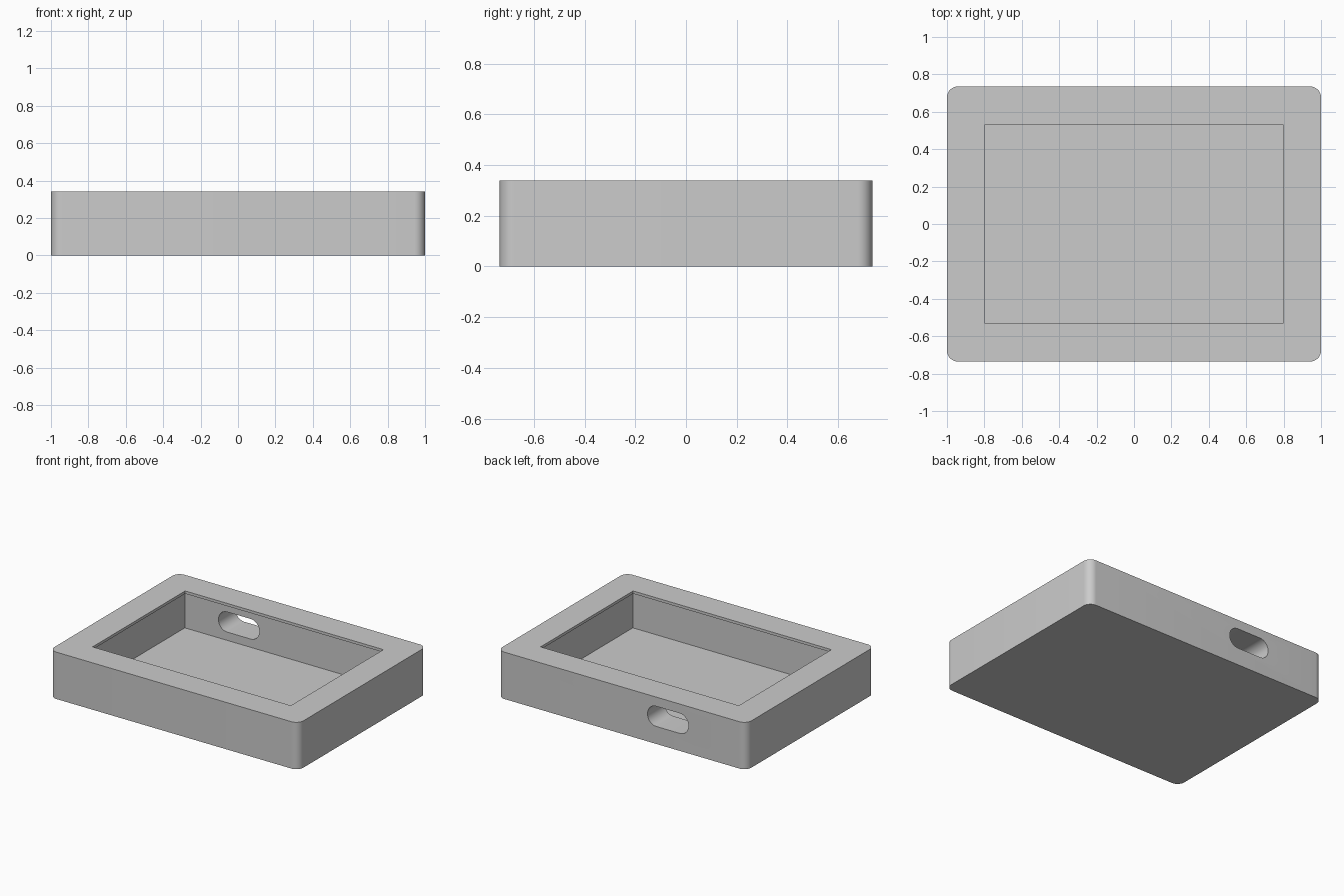
import bpy
import bmesh
import math

cube = bpy.data.objects.get("Cube")
if cube:
    bpy.data.objects.remove(cube, do_unlink=True)

WIDTH, DEPTH, HEIGHT = 2.0, 1.47, 0.34
CORNER = 0.058
OPEN_X, OPEN_Y = 1.592, 1.062
FLOOR = 0.067
LIP, OVERHANG = 0.02, 0.008

grey = bpy.data.materials.new("light grey")
grey.use_nodes = True
colour = (0.6, 0.6, 0.6, 1)
grey.diffuse_color = colour
grey.node_tree.nodes["Principled BSDF"].inputs["Base Color"].default_value = colour


def rounded_outline(w, h, r, steps=10):
    """Counter-clockwise rectangle outline, rounded when r > 0."""
    points = []
    for i, (sx, sy) in enumerate([(1, 1), (-1, 1), (-1, -1), (1, -1)]):
        cx, cy = sx * (w / 2 - r), sy * (h / 2 - r)
        for k in range(steps + 1 if r else 1):
            a = math.pi / 2 * (i + k / steps)
            points.append((cx + r * math.cos(a), cy + r * math.sin(a)))
    return points


def prism(name, outline, place, direction):
    """Extrude an outline, set in space by place(), along direction."""
    bm = bmesh.new()
    face = bm.faces.new([bm.verts.new(place(u, v)) for u, v in outline])
    grown = bmesh.ops.extrude_face_region(bm, geom=[face])["geom"]
    verts = [g for g in grown if isinstance(g, bmesh.types.BMVert)]
    bmesh.ops.translate(bm, verts=verts, vec=direction)
    bmesh.ops.recalc_face_normals(bm, faces=bm.faces)
    mesh = bpy.data.meshes.new(name)
    bm.to_mesh(mesh)
    bm.free()
    mesh.materials.append(grey)
    obj = bpy.data.objects.new(name, mesh)
    bpy.context.collection.objects.link(obj)
    return obj


def upright(name, w, d, r, low, high):
    return prism(name, rounded_outline(w, d, r),
                 lambda u, v: (u, v, low), (0, 0, high - low))


# Outer case
case = upright("case", WIDTH, DEPTH, CORNER, 0, HEIGHT)

# Cavity under a thin lip, top opening, and port slot through the back wall
cutters = [
    upright("cavity_cutter", OPEN_X + 2 * OVERHANG, OPEN_Y + 2 * OVERHANG, 0,
            FLOOR, HEIGHT - LIP),
    upright("opening_cutter", OPEN_X, OPEN_Y, 0, HEIGHT / 2, HEIGHT + 0.1),
    prism("port_cutter", rounded_outline(0.328, 0.146, 0.07),
          lambda u, v: (u - 0.37, 0.4, v + 0.2), (0, 0.5, 0)),
]

bpy.ops.object.select_all(action='DESELECT')
bpy.context.view_layer.objects.active = case
case.select_set(True)
for cutter in cutters:
    cutter.hide_render = True
    cut = case.modifiers.new(cutter.name, 'BOOLEAN')
    cut.operation = 'DIFFERENCE'
    cut.solver = 'EXACT'
    cut.object = cutter
    bpy.ops.object.modifier_apply(modifier=cut.name)
    bpy.data.objects.remove(cutter, do_unlink=True)

# Smooth rounded corners, crisp edges
bpy.ops.object.shade_smooth_by_angle(angle=math.radians(30))
